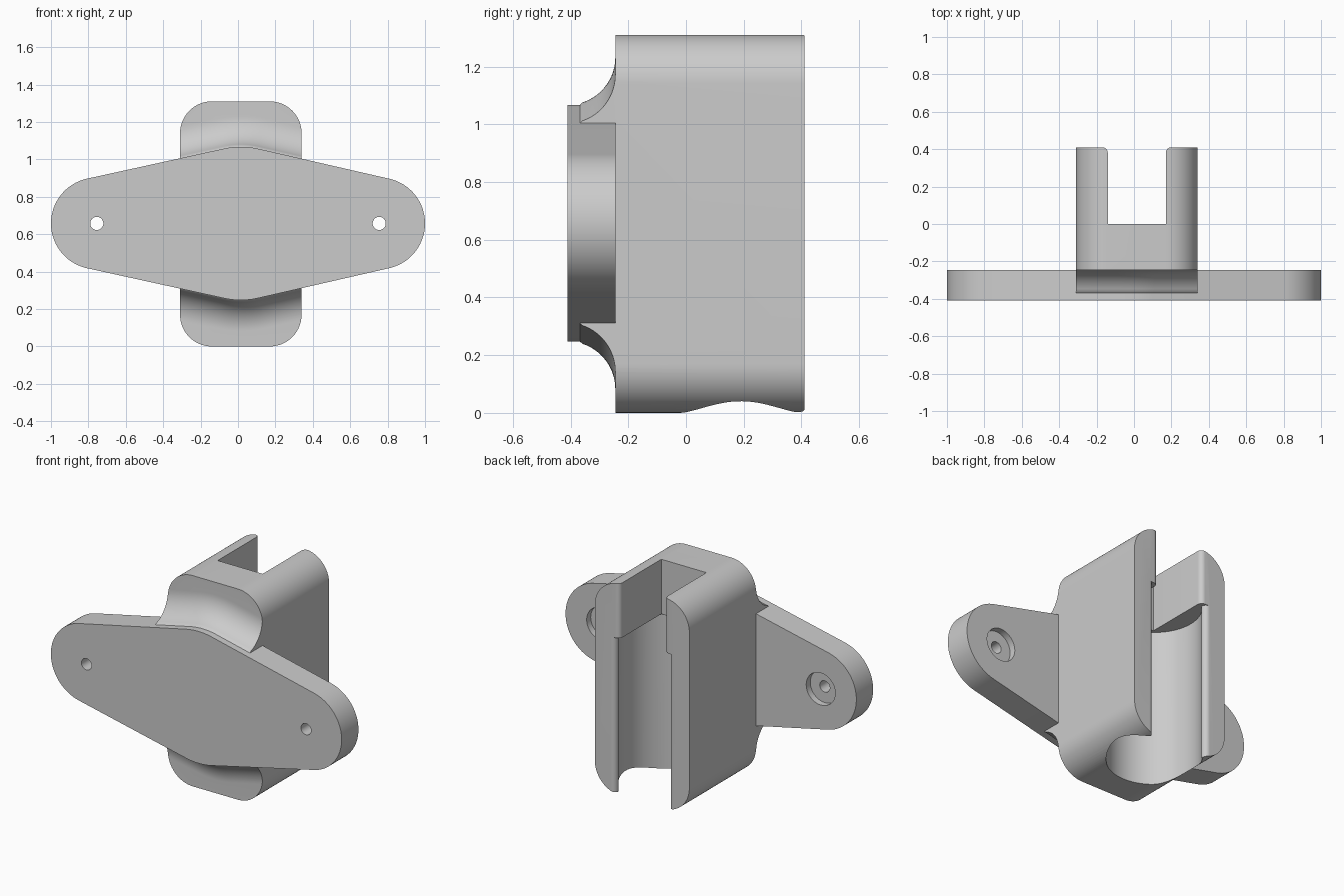
import bpy, bmesh
from math import asin, sin, cos, pi, sqrt, radians

cube = bpy.data.objects.get("Cube")
if cube:
    bpy.data.objects.remove(cube, do_unlink=True)

CX, CZ = 0.015, 0.6575           # body centre across, mount mid height
FRONT, BACK = -0.41, 0.41        # depth limits
PLATE_BACK = -0.245
HOLE_X, END_R, MID_R = 0.755, 0.245, 0.41
FILLET = PLATE_BACK - FRONT

mat = bpy.data.materials.new("grey_plastic")
mat.use_nodes = True
grey = (0.6, 0.6, 0.6, 1)
mat.diffuse_color = grey
mat.node_tree.nodes["Principled BSDF"].inputs["Base Color"].default_value = grey


def arc(cx, cy, r, a, b, n=20):
    return [(cx + r * cos(a + (b - a) * i / n), cy + r * sin(a + (b - a) * i / n))
            for i in range(n + 1)]


def loft(name, sections):
    """Closed solid through rings with equal point counts."""
    bm = bmesh.new()
    rings = [[bm.verts.new(p) for p in s] for s in sections]
    n = len(rings[0])
    bm.faces.new(rings[0])
    bm.faces.new(rings[-1][::-1])
    for lo, hi in zip(rings, rings[1:]):
        for i in range(n):
            j = (i + 1) % n
            bm.faces.new((lo[i], hi[i], hi[j], lo[j]))
    bmesh.ops.recalc_face_normals(bm, faces=bm.faces)
    me = bpy.data.meshes.new(name)
    bm.to_mesh(me)
    bm.free()
    me.materials.append(mat)
    ob = bpy.data.objects.new(name, me)
    bpy.context.collection.objects.link(ob)
    return ob


def along_y(name, pts, a, b):
    return loft(name, [[(x, y, z) for x, z in pts] for y in (a, b)])


def along_z(name, pts, a, b):
    return loft(name, [[(x, y, z) for x, y in pts] for z in (a, b)])


def combine(ob, other, op):
    bpy.ops.object.select_all(action='DESELECT')
    ob.select_set(True)
    bpy.context.view_layer.objects.active = ob
    mod = ob.modifiers.new(op, 'BOOLEAN')
    mod.operation, mod.solver, mod.object = op, 'EXACT', other
    bpy.ops.object.modifier_apply(modifier=mod.name)
    bpy.data.objects.remove(other, do_unlink=True)


def plate_outline(grow=0.0):
    """Two end circles and a larger middle circle joined by tangents."""
    ar = asin((MID_R - END_R) / (HOLE_X - CX))
    al = asin((MID_R - END_R) / (HOLE_X + CX))
    e, m = END_R + grow, MID_R + grow
    return (arc(HOLE_X, CZ, e, ar - pi / 2, pi / 2 - ar, 40)
            + arc(CX, CZ, m, pi / 2 - ar, pi / 2 + al, 12)
            + arc(-HOLE_X, CZ, e, pi / 2 + al, 3 * pi / 2 - al, 40)
            + arc(CX, CZ, m, 3 * pi / 2 - al, 3 * pi / 2 + ar, 12))


# Holder block: rounded upright prism
HALF, TOP, R = 0.325, 1.31, 0.17
corners = [(1, R, -pi / 2), (1, TOP - R, 0), (-1, TOP - R, pi / 2), (-1, R, pi)]
block = []
for side, z, start in corners:
    block += arc(CX + side * (HALF - R), z, R, start, start + pi / 2)
mount = along_y("wall_mount_holder", block, -0.6, BACK)

# Concave sweep from the plate rim up to the block's front face
steps = [(-0.40, -0.03)]
for i in range(4, 21):
    a = pi / 2 * i / 20
    steps.append((FRONT + FILLET * sin(a), FILLET * (1 - cos(a))))
steps += [(PLATE_BACK, 0.7), (0.6, 0.7)]
flare = loft("flare", [[(x, y, z) for x, z in plate_outline(g)] for y, g in steps])
combine(mount, flare, 'INTERSECT')

# Flange plate
combine(mount, along_y("plate", plate_outline(), FRONT, PLATE_BACK), 'UNION')


def mirrored(right):
    """Close a right-hand profile with its mirror image."""
    return [(CX + x, y) for x, y in right] + [(CX - x, y) for x, y in reversed(right)]


# Round channel with rounded lips, open below and behind
BORE, BORE_Y, GAP, LIP = 0.265, 0.19, 0.185, 0.03
meet = asin(sqrt(BORE ** 2 - GAP ** 2) / BORE)
bore = arc(0, BORE_Y, BORE, -pi / 2 + 0.03, meet, 36)
bore += arc(GAP + LIP, BACK - LIP, LIP, pi, pi / 2, 8)[1:] + [(GAP + LIP, 0.6)]
combine(mount, along_z("channel", mirrored(bore), -0.2, 0.97), 'DIFFERENCE')

# Square notch above it
SLOT = 0.155
slot = [(SLOT, 0.0)] + arc(SLOT + LIP, BACK - LIP, LIP, pi, pi / 2, 8) + [(SLOT + LIP, 0.6)]
combine(mount, along_z("notch", mirrored(slot), 0.9, 1.6), 'DIFFERENCE')

# Screw holes with counterbores on the back
for side in (-1, 1):
    for r, a, b in ((0.035, -0.6, 0.0), (0.1, PLATE_BACK - 0.04, 0.0)):
        ring = arc(side * HOLE_X, CZ, r, 0, 2 * pi, 40)[:-1]
        combine(mount, along_y("hole", ring, a, b), 'DIFFERENCE')

bpy.ops.object.select_all(action='DESELECT')
mount.select_set(True)
bpy.context.view_layer.objects.active = mount
bpy.ops.object.shade_smooth_by_angle(angle=radians(25))
